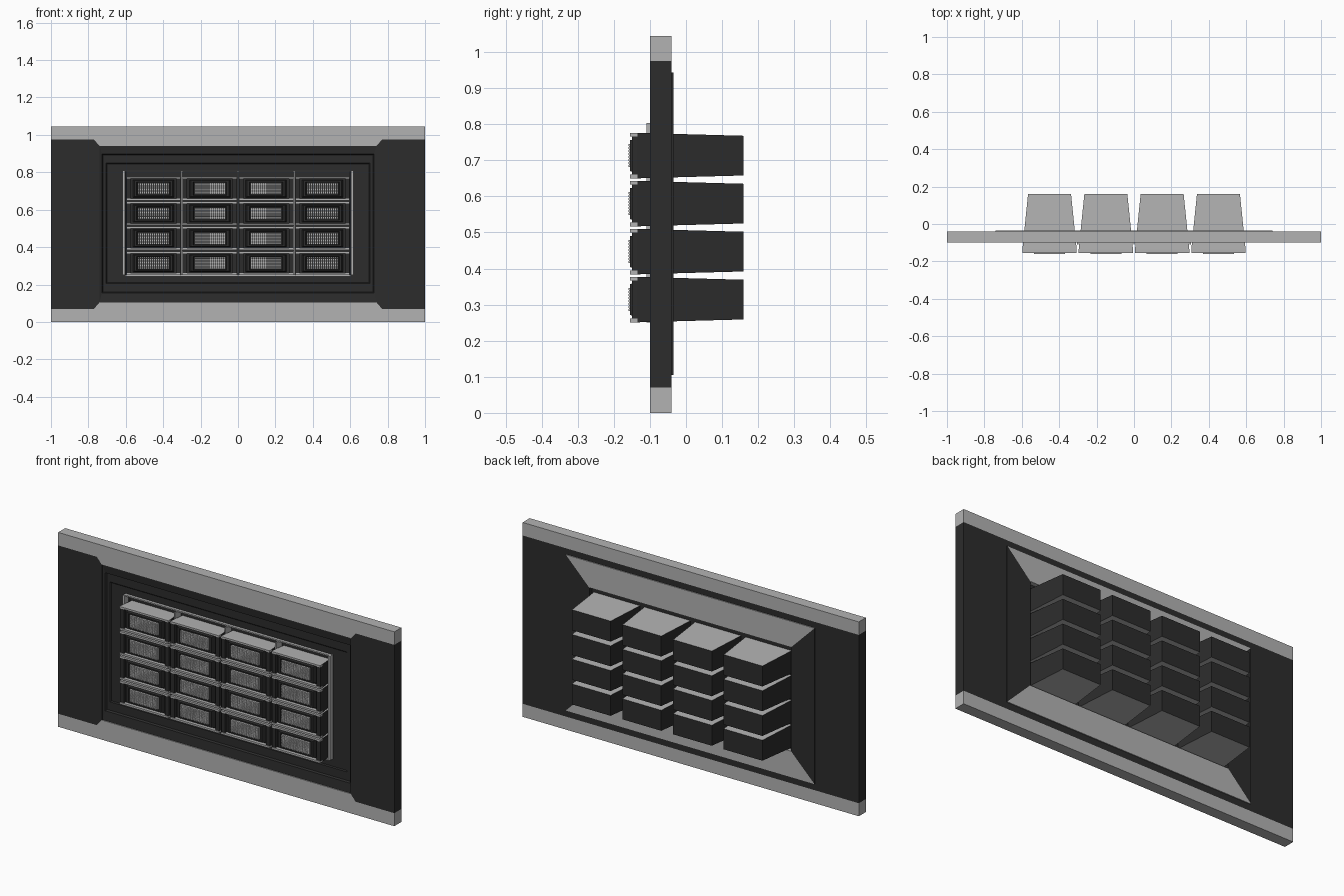
import bpy, bmesh

if "Cube" in bpy.data.objects:
    bpy.data.objects.remove(bpy.data.objects["Cube"])

def material(name, v):
    m = bpy.data.materials.new(name)
    m.diffuse_color = (v, v, v, 1)
    m.use_nodes = True
    m.node_tree.nodes["Principled BSDF"].inputs["Base Color"].default_value = m.diffuse_color
    return m

DARK, LIGHT = 0, 1
MATS = [material("dark_metal", 0.025), material("light_metal", 0.45)]

def finish(bm, name, normals=True):
    if normals:
        bmesh.ops.recalc_face_normals(bm, faces=bm.faces)
    me = bpy.data.meshes.new(name)
    bm.to_mesh(me)
    bm.free()
    for m in MATS:
        me.materials.append(m)
    return me

def place(name, me, loc=(0, 0, 0)):
    ob = bpy.data.objects.new(name, me)
    ob.location = loc
    bpy.context.collection.objects.link(ob)
    return ob

def prism(bm, pts, y0, y1, mat):
    """Extrude an x-z outline from y0 to y1."""
    a = [bm.verts.new((x, y0, z)) for x, z in pts]
    b = [bm.verts.new((x, y1, z)) for x, z in pts]
    n = len(pts)
    faces = [bm.faces.new(a), bm.faces.new(b[::-1])]
    faces += [bm.faces.new((a[i], b[i], b[(i + 1) % n], a[(i + 1) % n])) for i in range(n)]
    for f in faces:
        f.material_index = mat

def box(bm, x0, x1, y0, y1, z0, z1, mat):
    prism(bm, [(x0, z0), (x1, z0), (x1, z1), (x0, z1)], y0, y1, mat)

def loft(bm, loops, level_mat=DARK, side_mat=DARK, cap0=False, cap1=False):
    """Skin rectangles (half x, z0, z1, y); level_mat is for top and bottom walls."""
    rings = [[bm.verts.new(p) for p in ((-w, y, z0), (w, y, z0), (w, y, z1), (-w, y, z1))]
             for w, z0, z1, y in loops]
    for a, b in zip(rings, rings[1:]):
        for i in range(4):
            j = (i + 1) % 4
            f = bm.faces.new((a[i], a[j], b[j], b[i]))
            f.material_index = side_mat if i % 2 else level_mat
    if cap0:
        bm.faces.new(rings[0])
    if cap1:
        bm.faces.new(rings[-1])

# Top and bottom rails, with the tapered lip on the front
H, MID = 1.045, 0.5225
for name, flip in (("bottom_rail", False), ("top_rail", True)):
    fz = (lambda z: H - z) if flip else (lambda z: z)
    bm = bmesh.new()
    z = sorted((fz(0), fz(0.07)))
    box(bm, -1, 1, -0.1, -0.04, z[0], z[1], LIGHT)
    lip = [(-0.77, fz(0.07)), (0.77, fz(0.07)), (0.74, fz(0.105)), (-0.74, fz(0.105))]
    prism(bm, lip, -0.1, -0.07, LIGHT)
    prism(bm, lip, -0.07, -0.04, DARK)
    place(name, finish(bm, name))

# Side panels
for name, s in (("left_panel", -1), ("right_panel", 1)):
    bm = bmesh.new()
    prism(bm, [(s, 0.07), (s * 0.77, 0.07), (s * 0.74, 0.105), (s * 0.74, 0.94),
               (s * 0.77, 0.975), (s, 0.975)], -0.1, -0.04, DARK)
    place(name, finish(bm, name))

# Stepped front surround and its core plate
bm = bmesh.new()
loft(bm, [(0.74, 0.105, 0.94, -0.095), (0.728, 0.155, 0.897, -0.09), (0.722, 0.16, 0.892, -0.08),
          (0.705, 0.205, 0.85, -0.08), (0.70, 0.21, 0.845, -0.075), (0.615, 0.25, 0.805, -0.075),
          (0.60, 0.25, 0.805, -0.06)], cap1=True)
for f in bm.faces:
    f.normal_update()
    if f.normal.y > 0:
        f.normal_flip()
place("front_surround", finish(bm, "front_surround", False))

# Mitred back frame
bm = bmesh.new()
loft(bm, [(0.74, 0.105, 0.943, -0.04), (0.74, 0.105, 0.943, -0.035),
          (0.60, 0.245, 0.803, -0.035), (0.60, 0.245, 0.803, -0.058)], level_mat=LIGHT, cap1=True)
place("back_frame", finish(bm, "back_frame"))

# Light trim around the bank of modules, with column dividers
bm = bmesh.new()
for s in (-1, 1):
    x = sorted((s * 0.605, s * 0.617))
    box(bm, x[0], x[1], -0.1, -0.06, 0.25, 0.81, LIGHT)
box(bm, -0.605, 0.605, -0.09, -0.06, 0.803, 0.81, LIGHT)
box(bm, -0.605, 0.605, -0.09, -0.06, 0.243, 0.25, LIGHT)
for x in (-0.301, 0, 0.301):
    box(bm, x - 0.004, x + 0.004, -0.11, -0.06, 0.25, 0.803, LIGHT)
place("bank_trim", finish(bm, "bank_trim"))

# One module: tapered body, lips, cheeks, bezel and grille
bm = bmesh.new()
loft(bm, [(0.115, -0.055, 0.055, 0.16), (0.145, -0.063, 0.063, -0.135)], LIGHT, DARK, True, True)
for s in (-1, 1):
    z = sorted((s * 0.053, s * 0.063))
    box(bm, -0.145, 0.145, -0.155, -0.135, z[0], z[1], LIGHT)
    x = sorted((s * 0.122, s * 0.145))
    box(bm, x[0], x[1], -0.15, -0.135, -0.053, 0.053, DARK)
loft(bm, [(0.11, -0.047, 0.047, -0.135), (0.102, -0.043, 0.043, -0.155),
          (0.09, -0.036, 0.036, -0.155), (0.085, -0.033, 0.033, -0.146)], cap1=True)
NX, NZ = 16, 8
for i in range(NX):
    x = -0.08 + 0.16 * i / (NX - 1)
    box(bm, x - 0.0032, x + 0.0032, -0.158, -0.147, -0.032, 0.032, LIGHT)
for i in range(NZ):
    z = -0.029 + 0.058 * i / (NZ - 1)
    box(bm, -0.083, 0.083, -0.16, -0.148, z - 0.0026, z + 0.0026, LIGHT)
module = finish(bm, "module")

# 4 x 4 bank of modules
for row in range(4):
    for col in range(4):
        place(f"module_{row + 1}_{col + 1}", module,
              ((col - 1.5) * 0.301, 0, 0.314 + row * 0.133))
